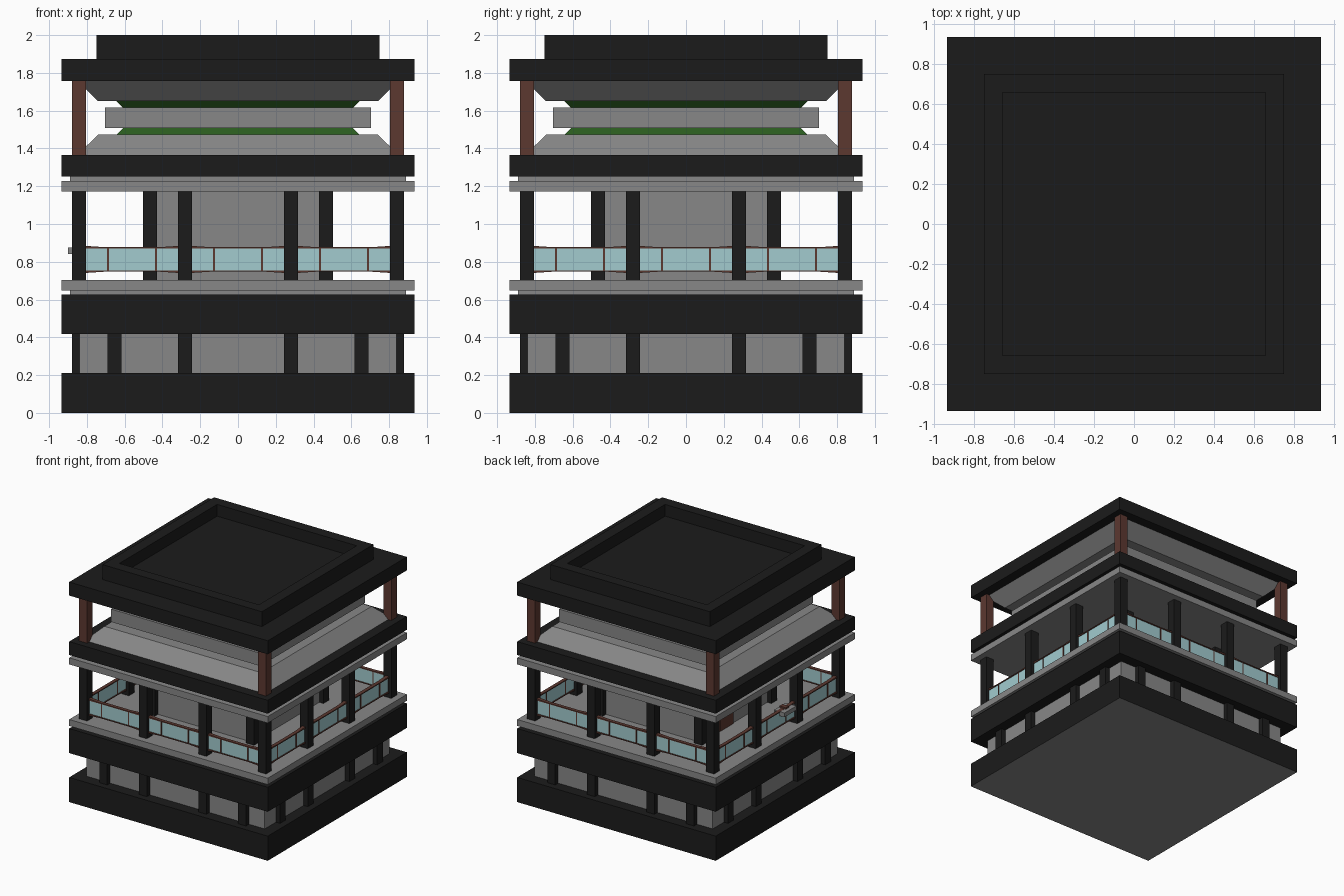
import bpy, bmesh, math
from mathutils import Matrix, Vector

if "Cube" in bpy.data.objects:
    bpy.data.objects.remove(bpy.data.objects["Cube"])


def material(name, rgb):
    m = bpy.data.materials.new(name)
    m.diffuse_color = (*rgb, 1)
    m.use_nodes = True
    m.node_tree.nodes["Principled BSDF"].inputs["Base Color"].default_value = m.diffuse_color
    return m


DARK = material("charcoal", (0.0112, 0.0112, 0.0112))
GREY = material("concrete_grey", (0.242, 0.242, 0.242))
BROWN = material("red_brown", (0.107, 0.04, 0.03))
GLASS = material("pale_glass", (0.36, 0.6, 0.625))
GREEN = material("green", (0.024, 0.112, 0.014))


def finish(name, bm, mat):
    bmesh.ops.recalc_face_normals(bm, faces=bm.faces)
    me = bpy.data.meshes.new(name)
    bm.to_mesh(me)
    bm.free()
    me.materials.append(mat)
    ob = bpy.data.objects.new(name, me)
    bpy.context.collection.objects.link(ob)
    return ob


def add_box(bm, x0, x1, y0, y1, z0, z1):
    m = Matrix.Translation(((x0 + x1) / 2, (y0 + y1) / 2, (z0 + z1) / 2))
    m = m @ Matrix.Diagonal((x1 - x0, y1 - y0, z1 - z0, 1))
    bmesh.ops.create_cube(bm, size=1, matrix=m)


def boxes(name, mat, *dims):
    bm = bmesh.new()
    for d in dims:
        add_box(bm, *d)
    return finish(name, bm, mat)


def slab(name, mat, h, z0, z1):
    return boxes(name, mat, (-h, h, -h, h, z0, z1))


def frustum(name, mat, h0, z0, h1, z1):
    """Square tapering block."""
    bm = bmesh.new()
    add_box(bm, -1, 1, -1, 1, z0, z1)
    for v in bm.verts:
        h = h0 if v.co.z < (z0 + z1) / 2 else h1
        v.co.x *= h
        v.co.y *= h
    return finish(name, bm, mat)


def four_sides(bm):
    """Repeat the front-side geometry on the other three sides."""
    src = bm.verts[:] + bm.edges[:] + bm.faces[:]
    for i in range(1, 4):
        d = bmesh.ops.duplicate(bm, geom=src)
        vs = [g for g in d["geom"] if isinstance(g, bmesh.types.BMVert)]
        bmesh.ops.rotate(bm, verts=vs, cent=(0, 0, 0),
                         matrix=Matrix.Rotation(i * math.pi / 2, 3, 'Z'))


def posts(name, mat, xs, r, z0, z1):
    w = 0.0375
    bm = bmesh.new()
    for x in xs:
        add_box(bm, x - w, x + w, -r - w, -r + w, z0, z1)
    four_sides(bm)
    return finish(name, bm, mat)


# Ground storey; the base has a grey underside
base = slab("base_slab", DARK, 0.935, 0, 0.21)
base.data.materials.append(GREY)
for p in base.data.polygons:
    p.material_index = 1 if p.normal.z < -0.5 else 0
slab("lower_wall", GREY, 0.84, 0.21, 0.417)
posts("lower_posts", DARK, (-0.653, -0.28, 0.28, 0.653), 0.8425, 0.21, 0.417)
slab("balcony_slab", DARK, 0.935, 0.417, 0.626)
slab("balcony_step", GREY, 0.89, 0.626, 0.648)
slab("balcony_floor", GREY, 0.935, 0.648, 0.703)

# Balcony storey
posts("balcony_posts", DARK, (-0.8425, -0.28, 0.28), 0.8425, 0.703, 1.172)
slab("core_wall", GREY, 0.465, 0.703, 1.172)
posts("core_corner_posts", DARK, (-0.4665,), 0.4665, 0.703, 1.172)
boxes("core_door", BROWN, (-0.474, -0.46, 0.04, 0.215, 0.703, 1.03))

# Railing: glass panels, thin uprights and rails that thicken at the posts
glass, rails = bmesh.new(), bmesh.new()
Y = -0.8425
for cx in (-0.561, 0, 0.561):
    hw = 0.2445
    add_box(glass, cx - hw, cx + hw, Y - 0.008, Y + 0.008, 0.753, 0.873)
    for s in (-1, 1):
        ux = cx + s * 0.127
        add_box(rails, ux - 0.005, ux + 0.005, Y - 0.012, Y + 0.012, 0.753, 0.873)
    for zi, zo, ze in ((0.869, 0.877, 0.884), (0.755, 0.748, 0.741)):
        prof = [(-hw, zi), (hw, zi), (hw, ze), (0.14, zo), (-0.14, zo), (-hw, ze)]
        f = rails.faces.new([rails.verts.new((cx + x, Y - 0.015, z)) for x, z in prof])
        ext = bmesh.ops.extrude_face_region(rails, geom=[f], use_keep_orig=True)
        bmesh.ops.translate(rails, vec=Vector((0, 0.03, 0)),
                            verts=[g for g in ext["geom"] if isinstance(g, bmesh.types.BMVert)])
for bm in (glass, rails):
    four_sides(bm)
finish("railing_glass", glass, GLASS)
finish("railing_frame", rails, BROWN)

# Small viewing device on the left railing
boxes("rail_device", GREY, (-0.9, -0.8, -0.2, -0.04, 0.84, 0.876))
boxes("rail_device_mount", BROWN, (-0.87, -0.81, -0.14, -0.1, 0.83, 0.89))

# Ceiling over the balcony
slab("ceiling_panel", GREY, 0.935, 1.172, 1.228)
slab("ceiling_step", GREY, 0.89, 1.228, 1.252)
slab("upper_slab", DARK, 0.935, 1.252, 1.366)

# Lantern storey
posts("lantern_posts", BROWN, (-0.8425,), 0.8425, 1.366, 1.758)
frustum("lantern_lower_slope", GREY, 0.85, 1.366, 0.74, 1.474)
frustum("lantern_lower_green", GREEN, 0.643, 1.474, 0.61, 1.507)
slab("lantern_band", GREY, 0.703, 1.507, 1.616)
frustum("lantern_upper_green", GREEN, 0.61, 1.616, 0.643, 1.65)
frustum("lantern_upper_slope", GREY, 0.74, 1.65, 0.85, 1.758)

# Roof with raised parapet
slab("roof_slab", DARK, 0.935, 1.758, 1.873)
a, b = 0.75, 0.657
bm = bmesh.new()
add_box(bm, -a, b, -a, -b, 1.873, 2.0)
four_sides(bm)
finish("roof_parapet", bm, DARK)
slab("roof_deck", DARK, b, 1.873, 1.9)
